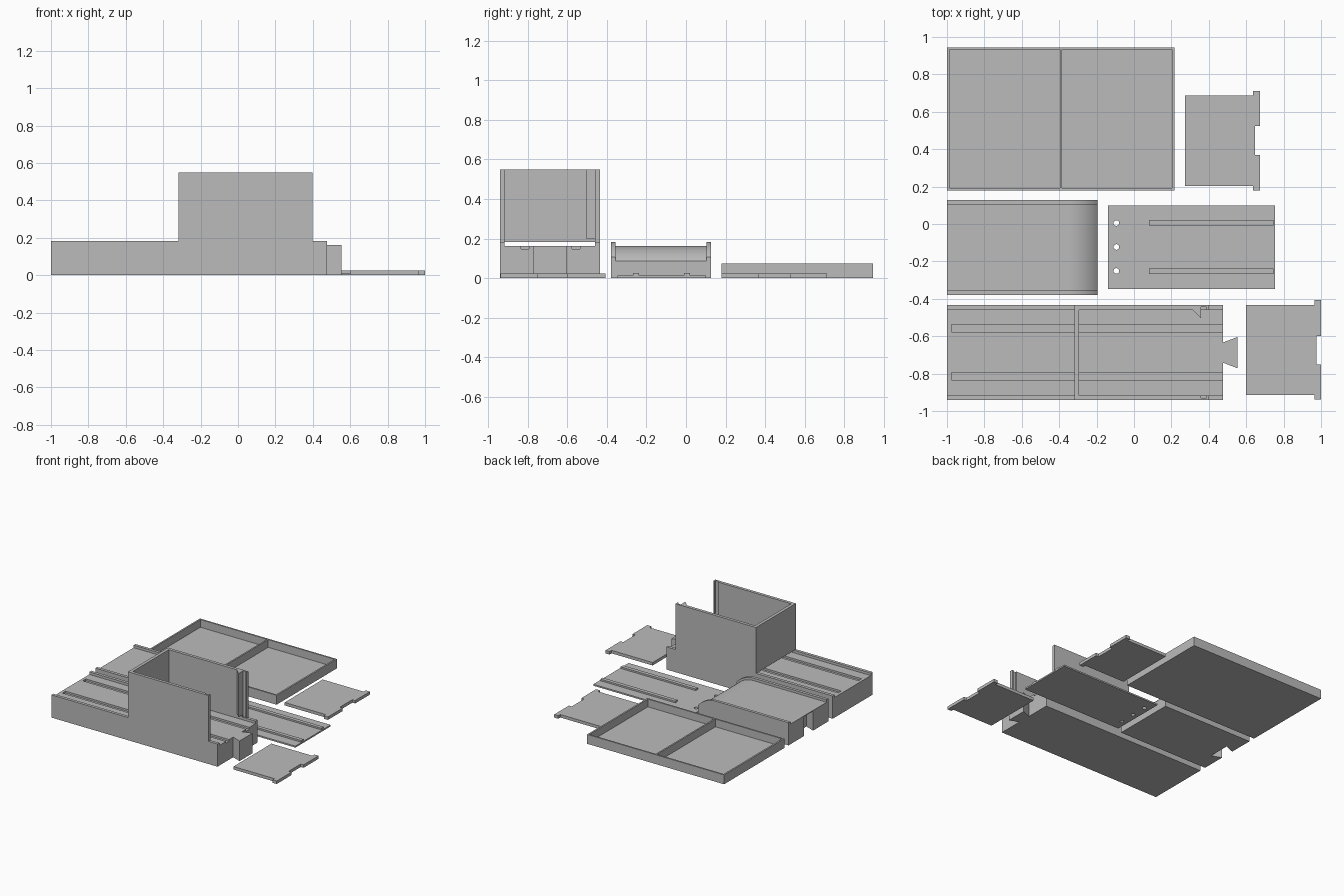
import bpy, bmesh, math
from mathutils import Vector

if "Cube" in bpy.data.objects:
    bpy.data.objects.remove(bpy.data.objects["Cube"])

grey = bpy.data.materials.new("plain_grey")
grey.diffuse_color = (0.5, 0.5, 0.5, 1)
grey.use_nodes = True
grey.node_tree.nodes["Principled BSDF"].inputs["Base Color"].default_value = grey.diffuse_color


def prism(name, poly, lo, hi, axis="z"):
    """Extrude a 2D outline: xy along z, xz along y, or yz along x."""
    place = {"z": lambda a, b, t: (a, b, t),
             "y": lambda a, b, t: (a, t, b),
             "x": lambda a, b, t: (t, a, b)}[axis]
    bm = bmesh.new()
    face = bm.faces.new([bm.verts.new(place(a, b, lo)) for a, b in poly])
    new = bmesh.ops.extrude_face_region(bm, geom=[face])["geom"]
    shift = Vector(place(0, 0, hi - lo))
    bmesh.ops.translate(bm, vec=shift, verts=[v for v in new if isinstance(v, bmesh.types.BMVert)])
    bmesh.ops.recalc_face_normals(bm, faces=bm.faces)
    me = bpy.data.meshes.new(name)
    bm.to_mesh(me)
    bm.free()
    me.materials.append(grey)
    ob = bpy.data.objects.new(name, me)
    bpy.context.collection.objects.link(ob)
    return ob


def rect(x0, x1, y0, y1):
    return [(x0, y0), (x1, y0), (x1, y1), (x0, y1)]


def box(name, x0, x1, y0, y1, z0, z1):
    return prism(name, rect(x0, x1, y0, y1), z0, z1)


def cut(ob, cutter):
    """Subtract the cutter, then discard it."""
    cutter.hide_render = True
    mod = ob.modifiers.new("cut", "BOOLEAN")
    mod.operation, mod.solver, mod.object = "DIFFERENCE", "EXACT", cutter
    bpy.context.view_layer.objects.active = ob
    bpy.ops.object.modifier_apply(modifier=mod.name)
    bpy.data.objects.remove(cutter)


# Shallow tray with two compartments
tray = box("tray", -1, 0.217, 0.18, 0.945, 0, 0.075)
for x0, x1 in ((-0.987, -0.396), (-0.384, 0.204)):
    cut(tray, box("pocket", x0, x1, 0.193, 0.932, 0.013, 0.2))


# Two sliding doors, each with a wider notched handle edge
def door(name, x0, y0, y1, notch0, notch1):
    xf, xn, x1 = x0 + 0.365, x0 + 0.376, x0 + 0.401
    prism(name, [(x0, y0), (xf, y0), (xf, y0 - 0.024), (x1, y0 - 0.024),
                 (x1, notch0), (xn, notch0), (xn, notch1), (x1, notch1),
                 (x1, y1 + 0.026), (xf, y1 + 0.026), (xf, y1), (x0, y1)], 0, 0.024)


door("upper_door", 0.272, 0.204, 0.686, 0.368, 0.525)
door("lower_door", 0.6, -0.914, -0.433, -0.75, -0.598)

# Slider plate with three pin holes and two runner rails
plate = box("slider_plate", -0.14, 0.753, -0.347, 0.1, 0, 0.012)
for y in (0.005, -0.123, -0.251):
    ring = [(-0.094 + 0.015 * math.cos(i * math.tau / 24),
             y + 0.015 * math.sin(i * math.tau / 24)) for i in range(24)]
    cut(plate, prism("hole", ring, -0.1, 0.1))
for i, y in enumerate((-0.252, 0.006)):
    box(f"slider_rail_{i + 1}", 0.08, 0.747, y - 0.015, y + 0.015, 0.012, 0.025)

# Ramp: flat top that curves down at the right end, with edge walls
START, END, RADIUS = -0.355, -0.195, 0.208
SWEEP = math.asin((END - START) / RADIUS)


def curve(z):
    pts = [(START + RADIUS * math.sin(SWEEP * i / 16),
            z - RADIUS * (1 - math.cos(SWEEP * i / 16))) for i in range(17)]
    return [(-1, z)] + pts


def ramp_part(name, z, y0, y1):
    ob = prism(name, [(-1, 0)] + curve(z) + [(END, 0)], y0, y1, "y")
    return ob


ramp = ramp_part("ramp_deck", 0.162, -0.356, 0.104)
walls = [ramp_part("ramp_wall_front", 0.182, -0.38, -0.356),
         ramp_part("ramp_wall_back", 0.182, 0.104, 0.127)]
# Dovetail socket beneath the deck
socket = [(-1.05, -0.127 - 0.04), (-0.998, -0.127 - 0.058), (-0.92, -0.127 - 0.088),
          (-0.92, -0.127 + 0.088), (-0.998, -0.127 + 0.058), (-1.05, -0.127 + 0.04)]
cut(ramp, prism("socket", socket, -0.1, 0.156))
for ob in [ramp] + walls:
    bpy.ops.object.select_all(action="DESELECT")
    ob.select_set(True)
    bpy.context.view_layer.objects.active = ob
    bpy.ops.object.shade_smooth_by_angle(angle=math.radians(30))

# Base channel: cross-section with side lips and two runner grooves
Y0, Y1, IN0, IN1 = -0.941, -0.434, -0.917, -0.459
FLOOR, LIP, GROOVE, TOP = 0.162, 0.182, 0.147, 0.55
outer = [(Y0, 0), (Y0, LIP), (IN0, LIP), (IN0, FLOOR)]
grooves = []
for a, b in ((-0.834, -0.794), (-0.577, -0.537)):
    grooves += [(a, FLOOR), (a, GROOVE), (b, GROOVE), (b, FLOOR)]
end = [(IN1, FLOOR), (IN1, LIP), (Y1, LIP), (Y1, 0)]
prism("base_channel", outer + grooves + end, -0.976, 0.477, "x")
prism("base_end", outer + end, -1, -0.976, "x")

# Dovetail tab on the end of the base
prism("dovetail_tab", [(0.477, -0.742), (0.553, -0.771), (0.553, -0.604), (0.477, -0.633)], 0, FLOOR)

# Open-ended box on the base, with door slots near the open end;
# its cross wall leaves a gap above the floor for the slider
X0, X1, S0, S1 = -0.318, 0.397, 0.358, 0.387
prism("box_walls", [(X0, Y0), (X1, Y0), (X1, IN0), (S1, IN0), (S1, IN0 - 0.012), (S0, IN0 - 0.012),
                    (S0, IN0), (X0 + 0.025, IN0), (X0 + 0.025, IN1), (S0, IN1), (S0, IN1 + 0.014),
                    (S1, IN1 + 0.014), (S1, IN1), (X1, IN1), (X1, Y1), (X0, Y1)], LIP, TOP)
prism("door_stop_wedge", [(0.313, IN1), (S0, IN1 - 0.046), (S0, IN1)], 0.2, TOP)
